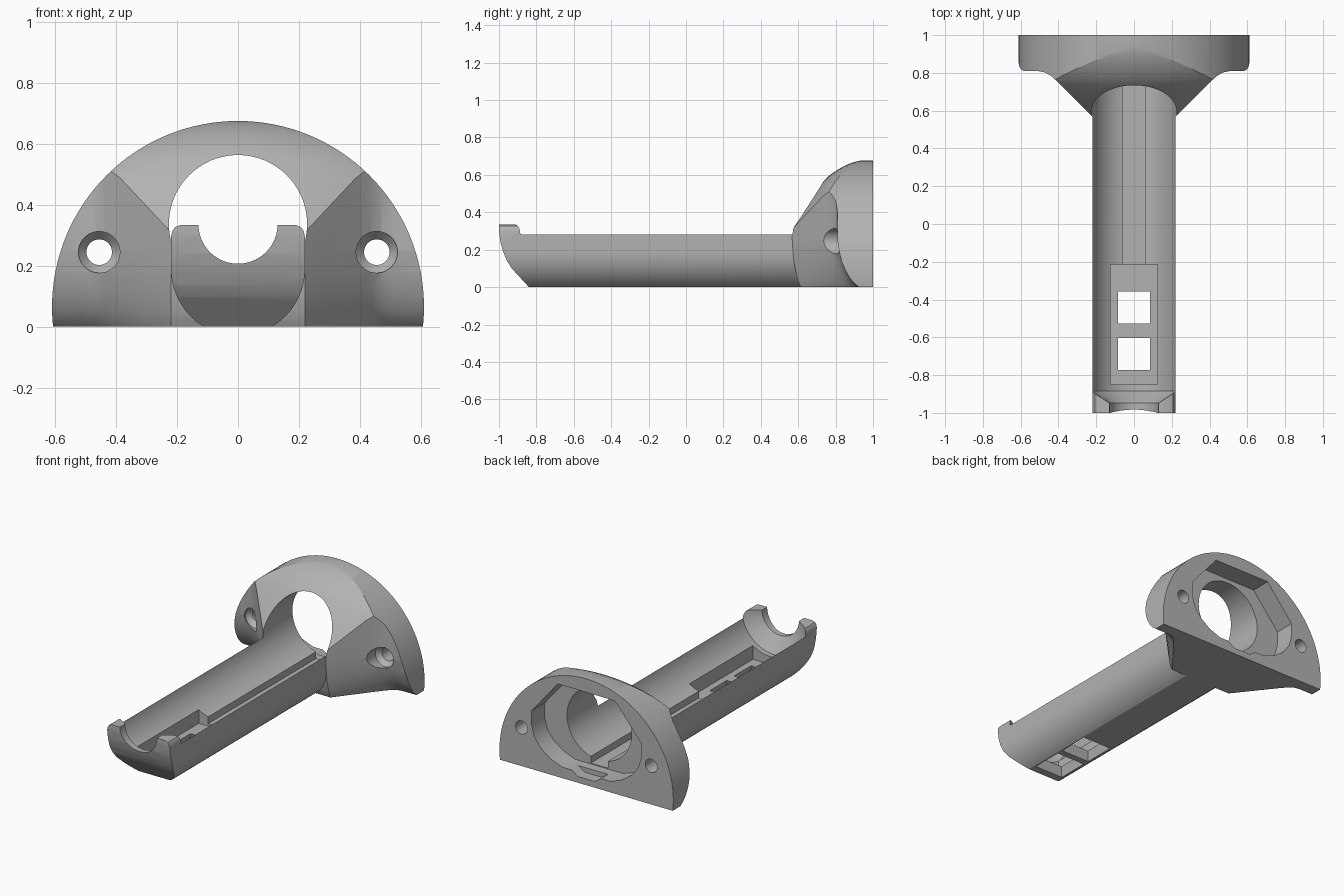
import bpy, bmesh, math

if "Cube" in bpy.data.objects:
    bpy.data.objects.remove(bpy.data.objects["Cube"])

grey = bpy.data.materials.new("grey_plastic")
grey.diffuse_color = (0.45, 0.45, 0.45, 1)
grey.use_nodes = True
grey.node_tree.nodes["Principled BSDF"].inputs["Base Color"].default_value = grey.diffuse_color


def loft(name, sections):
    """Closed solid through a list of equal-length point loops."""
    bm = bmesh.new()
    rings = [[bm.verts.new(p) for p in s] for s in sections]
    n = len(rings[0])
    for a, b in zip(rings, rings[1:]):
        for i in range(n):
            j = (i + 1) % n
            bm.faces.new((a[i], a[j], b[j], b[i]))
    bm.faces.new(rings[0])
    bm.faces.new(rings[-1])
    bmesh.ops.recalc_face_normals(bm, faces=bm.faces)
    me = bpy.data.meshes.new(name)
    bm.to_mesh(me)
    bm.free()
    me.materials.append(grey)
    ob = bpy.data.objects.new(name, me)
    bpy.context.collection.objects.link(ob)
    return ob


def ring(y, a, b, zc, xc=0, n=96):
    return [(xc + a * math.cos(2 * math.pi * i / n), y,
             zc + b * math.sin(2 * math.pi * i / n)) for i in range(n)]


def turned(name, prof, zc, xc=0, n=96):
    return loft(name, [ring(y, r, r, zc, xc, n) for y, r in prof])


def extrude_y(name, pts, y0, y1):
    return loft(name, [[(x, y, z) for x, z in pts] for y in (y0, y1)])


def block(name, x, y0, y1, z0, z1, grow=0):
    """Box centred on x = 0; the bottom may be wider than the top."""
    def sec(z, g):
        return [(-x - g, y0 - g, z), (x + g, y0 - g, z), (x + g, y1 + g, z), (-x - g, y1 + g, z)]
    return loft(name, [sec(z0, grow), sec(z1, 0)])


def combine(ob, other, op):
    m = ob.modifiers.new("bool", 'BOOLEAN')
    m.operation, m.solver, m.object = op, 'EXACT', other
    bpy.context.view_layer.objects.active = ob
    bpy.ops.object.modifier_apply(modifier=m.name)
    bpy.data.objects.remove(other)


def mirror_pts(half):
    return [(-x, z) for x, z in reversed(half)] + half


# flange: domed front, trimmed by a round outline and by the side pockets
dome_curve = [(.56, .278), (.65, .392), (.735, .5), (.765, .53), (.80, .556), (.835, .577),
              (.87, .594), (.90, .604), (.93, .611), (1.1, .63)]
body = loft("mount_body", [ring(y, h * 1.46, h, .065) for y, h in dome_curve])
combine(body, turned("round_outline", [(.4, .611), (1, .611)], .065, n=128), 'INTERSECT')

plan = [(.22, .568), (.30, .648), (.41, .758), (.44, .784), (.47, .802), (.51, .81), (.75, .81)]
layers = [(0, .115), (.02, .09), (.05, .065), (.09, .042), (.13, .025), (.18, .011), (.25, 0), (.8, 0)]
secs = []
for z, f in layers:
    loop = [(x, y + f * (.4 + .6 * min(1, (abs(x) - .22) / .25)), z) for x, y in mirror_pts(plan)]
    secs.append(loop + [(.75, 1.2, z), (-.75, 1.2, z)])
combine(body, loft("pocket_trim", secs), 'INTERSECT')

# arm: round-bottomed bar with a curved nose
arc = [(.22 * math.cos(t), .19 + .22 * math.sin(t))
       for t in [-math.radians(59.7) * (1 - i / 14) for i in range(15)]]
half = [(arc[0][0], 0)] + arc[1:] + [(.22, .295), (.216, .313), (.207, .327), (.19, .334)]
arm = extrude_y("arm", mirror_pts(half), -1, .95)
nose = [(-.835, -.005), (-.93, .098), (-.957, .14), (-.978, .19), (-.992, .24), (-1, .30),
        (-1, .5), (1.2, .5), (1.2, -.005)]
combine(arm, loft("nose_trim", [[(x, y, z) for y, z in nose] for x in (-.5, .5)]), 'INTERSECT')
combine(body, arm, 'UNION')

# main bore, narrowing at the front lip
combine(body, turned("bore", [(-1.1, .13), (-.948, .13), (-.885, .227), (1.1, .227)], .337), 'DIFFERENCE')

# recess in the back face
rec = [(.17, .07), (.25, .10), (.32, .15), (.365, .21), (.385, .28), (.385, .37), (.20, .59)]
combine(body, extrude_y("back_recess", mirror_pts(rec), .87, 1.1), 'DIFFERENCE')

# cable groove, contact tray and windows in the arm floor
combine(body, block("cable_groove", .06, -.3, 1.1, .075, .3), 'DIFFERENCE')
combine(body, block("contact_tray", .125, -.85, -.215, .06, .25), 'DIFFERENCE')
for y0, y1 in ((-.77, -.605), (-.525, -.36)):
    combine(body, block("window", .081, y0, y1, -.01, .07, .022), 'DIFFERENCE')
combine(body, extrude_y("cable_exit", [(-.06, .04), (.06, .04), (.12, .08), (-.12, .08)], .93, 1.1),
        'DIFFERENCE')

# countersunk screw holes
for s in (-1, 1):
    combine(body, turned("screw_hole", [(.4, .068), (.825, .068), (.855, .042), (1.1, .042)],
                         .245, s * .456, 40), 'DIFFERENCE')

bpy.ops.object.select_all(action='DESELECT')
body.select_set(True)
bpy.context.view_layer.objects.active = body
bpy.ops.object.shade_smooth_by_angle(angle=math.radians(25))
